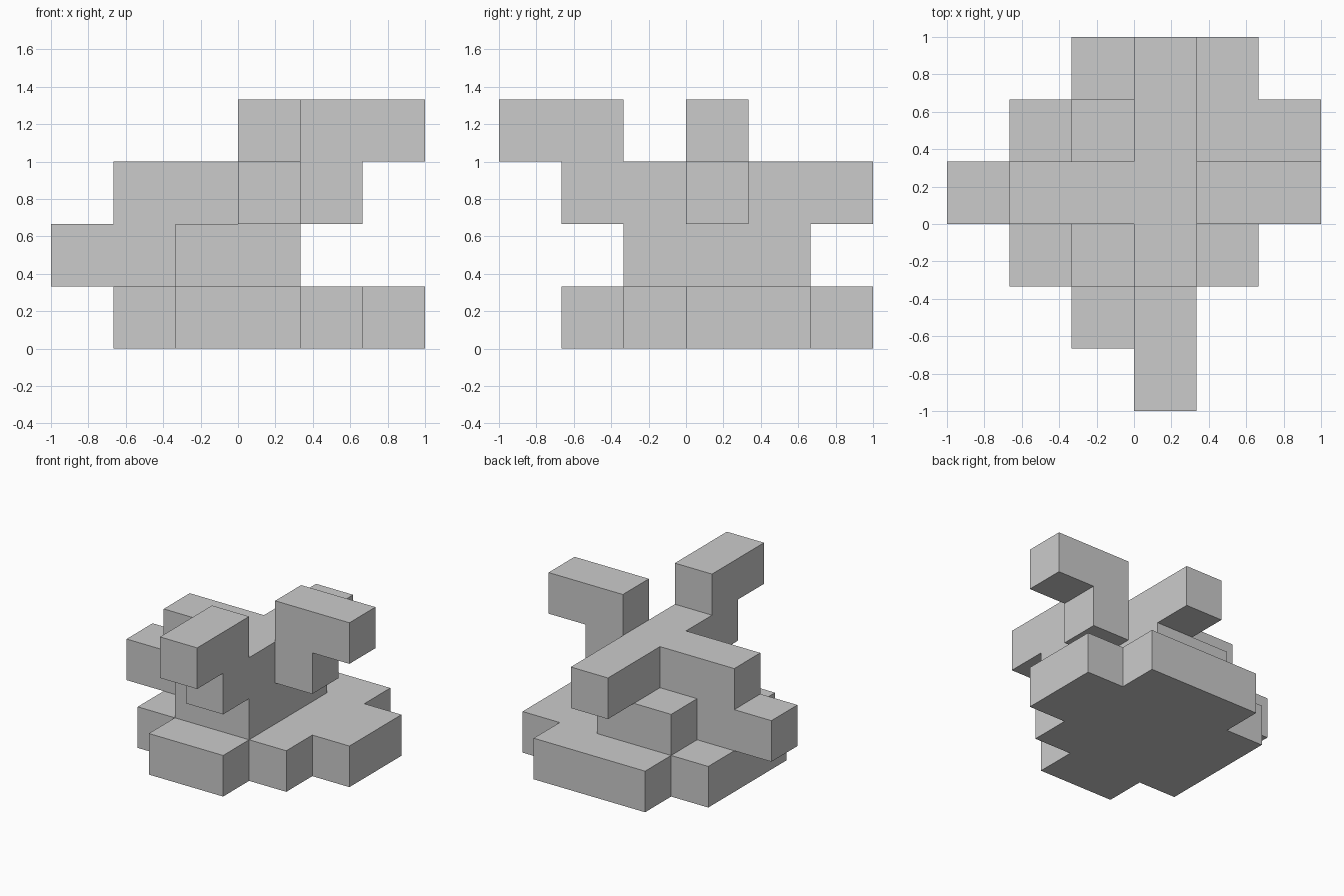
import bpy, bmesh
from math import radians
from mathutils import Vector

if "Cube" in bpy.data.objects:
    bpy.data.objects.remove(bpy.data.objects["Cube"])

U = 1 / 3                        # edge of one grid cell
ORIGIN = Vector((-3, -3, 0))     # grid corner, in cells


def block(x, y, z):
    """Cells filled by a box given as inclusive (first, last) ranges."""
    return {(i, j, k)
            for i in range(x[0], x[1] + 1)
            for j in range(y[0], y[1] + 1)
            for k in range(z[0], z[1] + 1)}


# Notched base slab, built row by row
base = (block((2, 3), (1, 1), (0, 0)) | block((1, 4), (2, 2), (0, 0))
        | block((1, 5), (3, 4), (0, 0)) | block((2, 4), (5, 5), (0, 0)))
# Central core with a bar out to the left
core = block((2, 3), (2, 4), (1, 1)) | block((0, 1), (3, 3), (1, 1))
# Cross of two beams
cross = block((3, 3), (1, 5), (2, 2)) | block((1, 4), (3, 3), (2, 2))
# Raised front and right arms
arms = block((3, 3), (0, 1), (3, 3)) | block((4, 5), (3, 3), (3, 3))


def build_solid(name, cells):
    """Skin the cells with outer faces only, then merge flat areas."""
    bm = bmesh.new()
    for cell in cells:
        centre = Vector(cell) + Vector((.5, .5, .5))
        for axis in range(3):
            for sign in (-1, 1):
                n = Vector((0, 0, 0))
                n[axis] = sign
                if tuple(int(c) for c in Vector(cell) + n) in cells:
                    continue
                u = Vector((0, 0, 0))
                u[(axis + 1) % 3] = 1
                v = n.cross(u)
                corners = [centre + (n + a * u + b * v) / 2
                           for a, b in ((-1, -1), (1, -1), (1, 1), (-1, 1))]
                bm.faces.new([bm.verts.new((c + ORIGIN) * U) for c in corners])
    bmesh.ops.remove_doubles(bm, verts=bm.verts[:], dist=1e-4)
    bmesh.ops.dissolve_limit(bm, angle_limit=radians(1),
                             verts=bm.verts[:], edges=bm.edges[:])
    mesh = bpy.data.meshes.new(name)
    bm.to_mesh(mesh)
    bm.free()
    obj = bpy.data.objects.new(name, mesh)
    bpy.context.collection.objects.link(obj)
    return obj


build_solid("stepped_block_sculpture", base | core | cross | arms)
